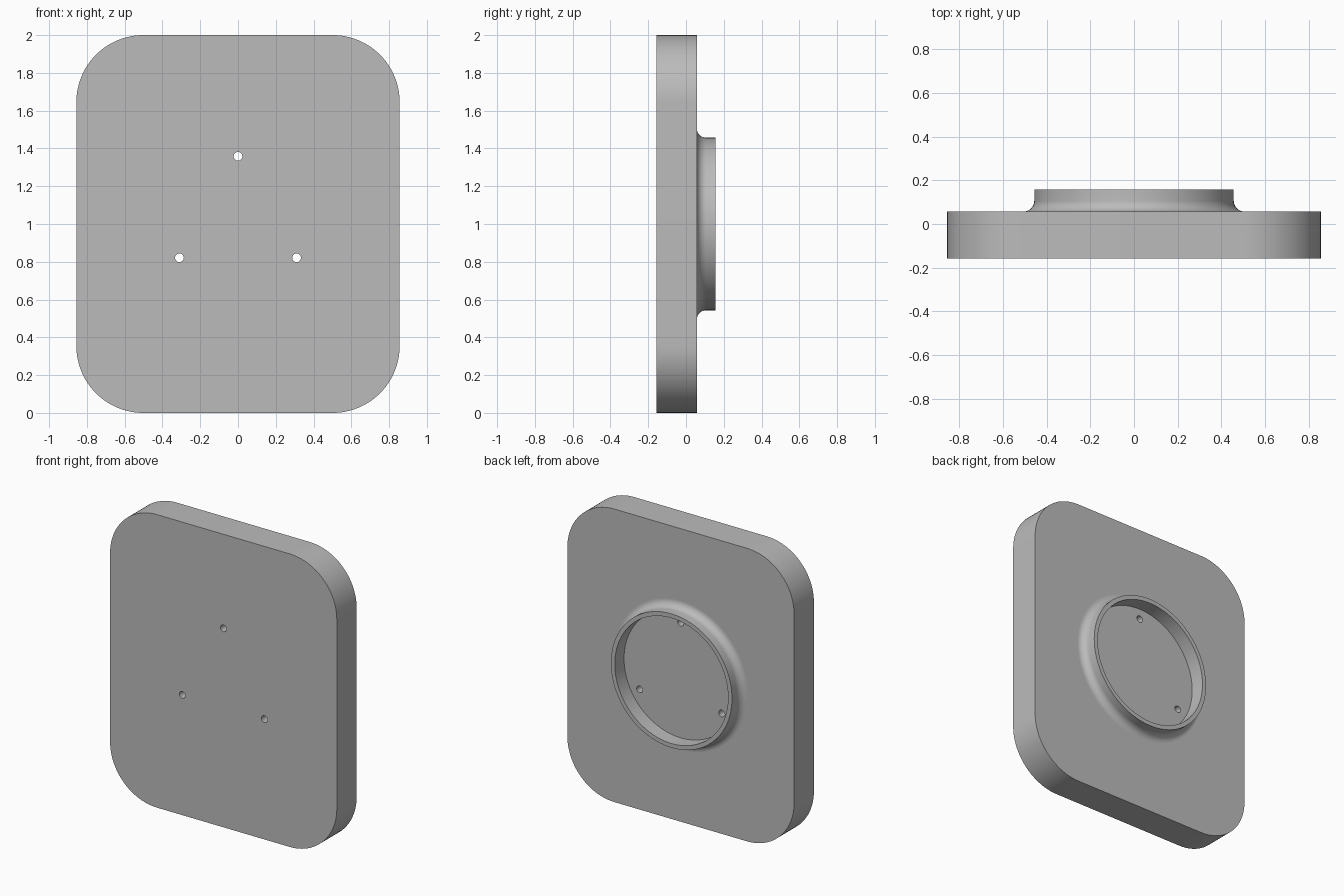
import bpy, bmesh
from math import sin, cos, pi, radians
from mathutils import Vector, Matrix

if "Cube" in bpy.data.objects:
    bpy.data.objects.remove(bpy.data.objects["Cube"])

HALF_W, HEIGHT, CORNER = 0.856, 2.0, 0.355
FRONT, BACK, RIM = -0.157, 0.057, 0.157
CENTRE = Vector((0, 0, 1))

grey = bpy.data.materials.new("plain grey")
grey.use_nodes = True
colour = (0.5, 0.5, 0.5, 1)
grey.diffuse_color = colour
grey.node_tree.nodes["Principled BSDF"].inputs["Base Color"].default_value = colour


def make_object(name, bm):
    bmesh.ops.recalc_face_normals(bm, faces=bm.faces)
    mesh = bpy.data.meshes.new(name)
    bm.to_mesh(mesh)
    bm.free()
    mesh.materials.append(grey)
    obj = bpy.data.objects.new(name, mesh)
    bpy.context.collection.objects.link(obj)
    return obj


def smooth(obj):
    bpy.ops.object.select_all(action='DESELECT')
    obj.select_set(True)
    bpy.context.view_layer.objects.active = obj
    bpy.ops.object.shade_smooth_by_angle(angle=radians(30))


# Rounded plate: four corner arcs, extruded backwards
bm = bmesh.new()
outline = []
for quarter, (sx, sz) in enumerate([(1, 1), (-1, 1), (-1, -1), (1, -1)]):
    cx, cz = sx * (HALF_W - CORNER), 1 + sz * (HEIGHT / 2 - CORNER)
    for i in range(25):
        a = (quarter + i / 24) * pi / 2
        outline.append(bm.verts.new((cx + CORNER * cos(a), FRONT, cz + CORNER * sin(a))))
face = bm.faces.new(outline)
extruded = bmesh.ops.extrude_face_region(bm, geom=[face])["geom"]
bmesh.ops.translate(bm, vec=(0, BACK - FRONT, 0),
                    verts=[v for v in extruded if isinstance(v, bmesh.types.BMVert)])
plate = make_object("plate", bm)

# Three screw holes drilled through the plate
bm = bmesh.new()
for k in range(3):
    a = pi / 2 + k * 2 * pi / 3
    spot = CENTRE + 0.358 * Vector((cos(a), 0, sin(a)))
    bmesh.ops.create_cone(bm, cap_ends=True, segments=32, radius1=0.023, radius2=0.023,
                          depth=1, matrix=Matrix.Translation(spot) @ Matrix.Rotation(pi / 2, 4, 'X'))
drill = make_object("hole_cutter", bm)
drill.hide_render = True
cut = plate.modifiers.new("screw holes", 'BOOLEAN')
cut.operation, cut.solver, cut.object = 'DIFFERENCE', 'EXACT', drill
bpy.context.view_layer.objects.active = plate
bpy.ops.object.modifier_apply(modifier=cut.name)
bpy.data.objects.remove(drill)
smooth(plate)

# Raised ring with a concave fillet at its foot, turned about the y axis
INNER, OUTER, FILLET, SUNK = 0.428, 0.457, 0.05, 0.01
profile = [(INNER, BACK - SUNK), (INNER, RIM), (OUTER, RIM)]
for i in range(13):
    a = pi + i / 12 * pi / 2
    profile.append((OUTER + FILLET + FILLET * cos(a), BACK + FILLET + FILLET * sin(a)))
profile.append((OUTER + FILLET, BACK - SUNK))
bm = bmesh.new()
loop = [bm.verts.new((r, y, CENTRE.z)) for r, y in profile]
edges = [bm.edges.new((loop[i], loop[(i + 1) % len(loop)])) for i in range(len(loop))]
bmesh.ops.spin(bm, geom=loop + edges, cent=CENTRE, axis=(0, 1, 0), angle=2 * pi,
               steps=96, use_merge=True)
bmesh.ops.remove_doubles(bm, verts=bm.verts, dist=1e-5)
smooth(make_object("mounting_ring", bm))
